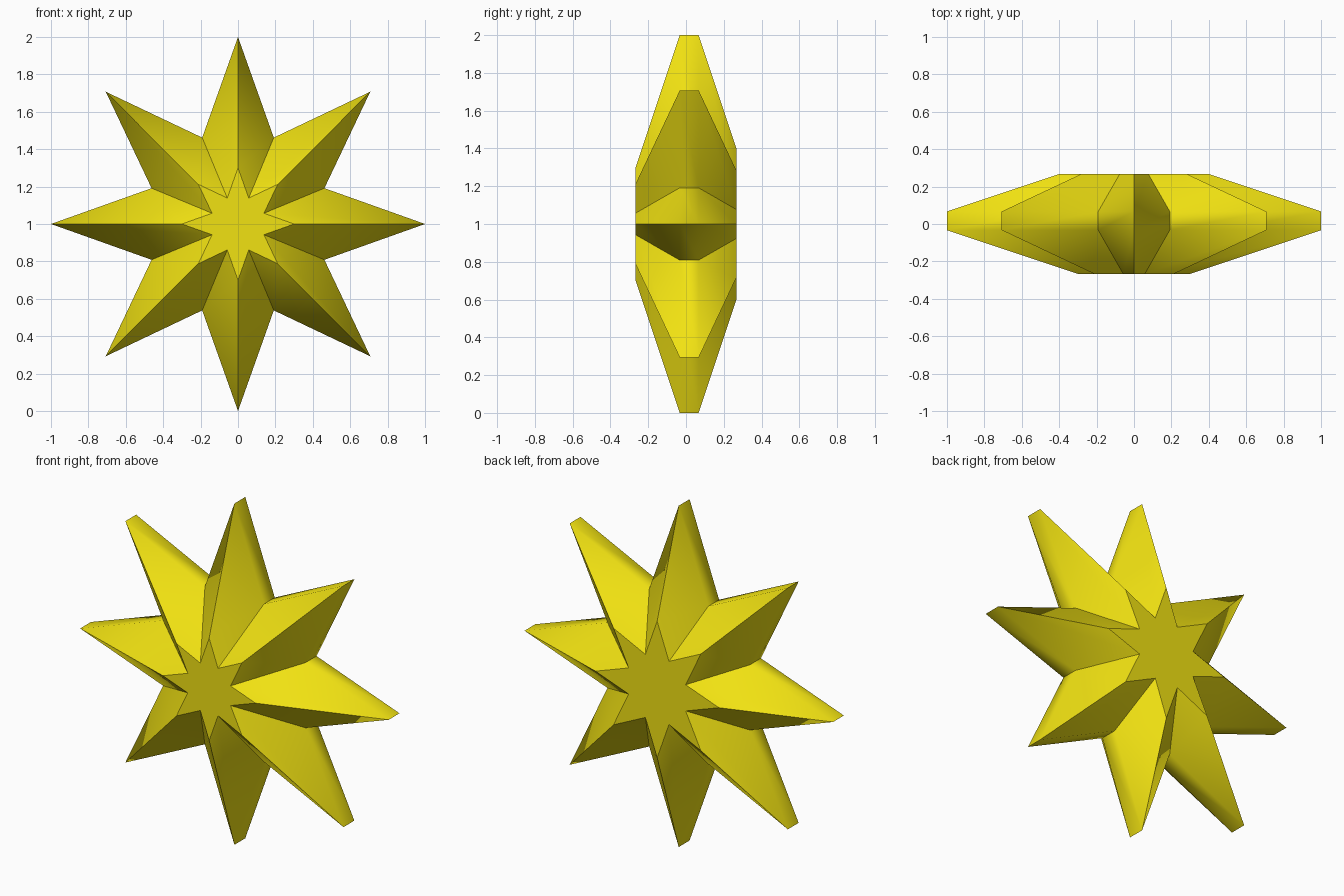
import bpy, bmesh
from math import sin, cos, pi

if "Cube" in bpy.data.objects:
    bpy.data.objects.remove(bpy.data.objects["Cube"])

POINTS = 8
OUTER, INNER = 1.0, 0.5
# (y position, star scale) of each cross-section, front to back
SECTIONS = [(-0.267, 0.3), (-0.033, 1.0), (0.067, 1.0), (0.267, 0.4)]

bm = bmesh.new()


def star_ring(y, scale):
    ring = []
    for i in range(POINTS * 2):
        r = (OUTER if i % 2 == 0 else INNER) * scale
        a = pi * i / POINTS
        ring.append(bm.verts.new((r * sin(a), y, 1 + r * cos(a))))
    return ring


# Bevelled star body: loft through the sections, then cap front and back
rings = [star_ring(y, s) for y, s in SECTIONS]
n = POINTS * 2
for a, b in zip(rings, rings[1:]):
    for i in range(n):
        j = (i + 1) % n
        bm.faces.new((a[i], a[j], b[j], b[i]))
caps = [bm.faces.new(rings[0]), bm.faces.new(rings[-1])]
bmesh.ops.recalc_face_normals(bm, faces=bm.faces)

# Smooth across the rim band, crisp along ridges, valleys and caps
for f in bm.faces:
    f.smooth = True
rim = set(rings[1]), set(rings[2])
for e in bm.edges:
    e.smooth = any(set(e.verts) <= r for r in rim)

mesh = bpy.data.meshes.new("star")
bm.to_mesh(mesh)
bm.free()
star = bpy.data.objects.new("star", mesh)
bpy.context.collection.objects.link(star)

# Yellow
mat = bpy.data.materials.new("yellow")
mat.diffuse_color = (0.88, 0.76, 0.006, 1)
mat.use_nodes = True
mat.node_tree.nodes["Principled BSDF"].inputs["Base Color"].default_value = mat.diffuse_color
mesh.materials.append(mat)
